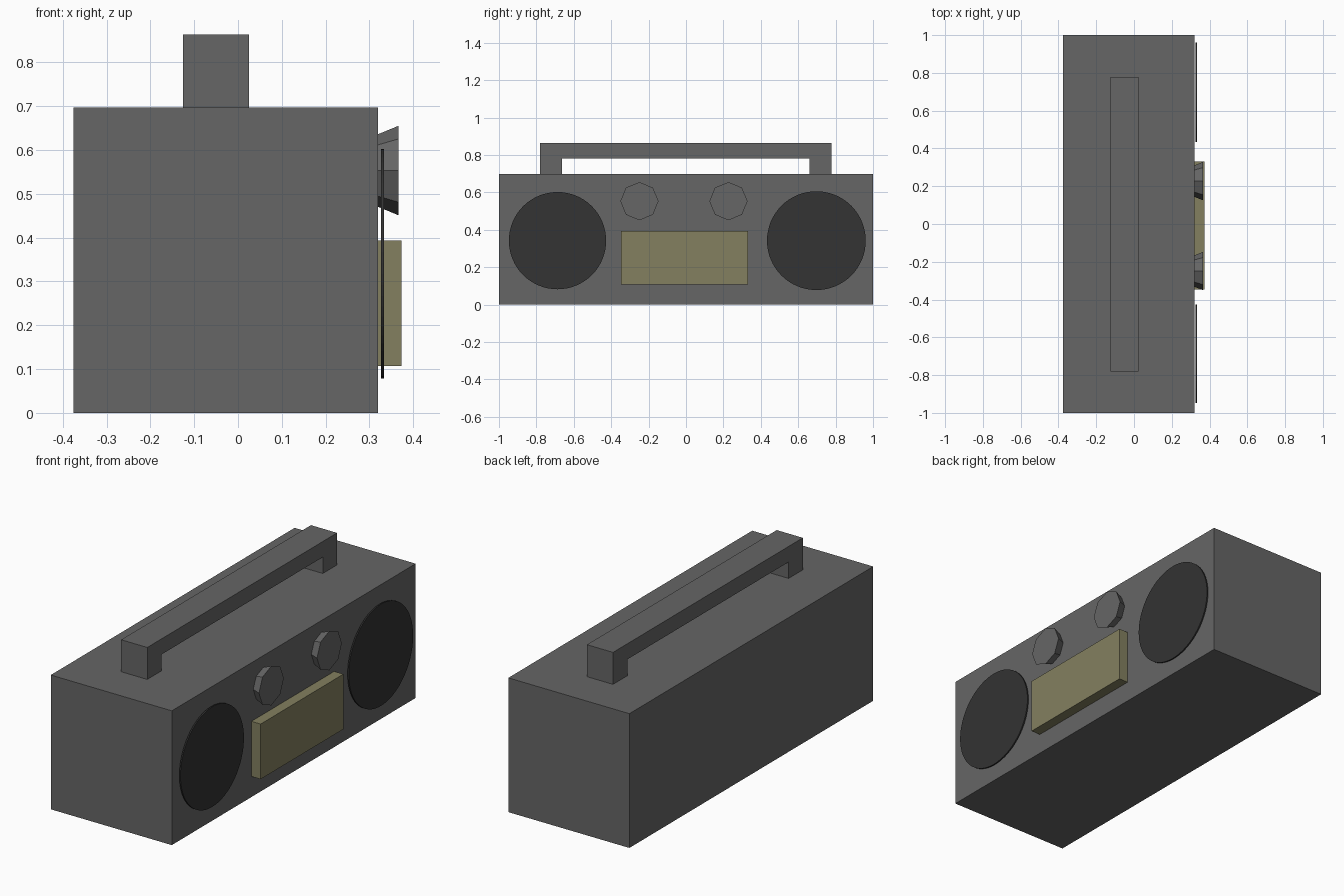
import bpy, bmesh
from math import pi
from mathutils import Matrix

cube = bpy.data.objects.get("Cube")
if cube:
    bpy.data.objects.remove(cube, do_unlink=True)


def material(name, r, g, b):
    mat = bpy.data.materials.new(name)
    mat.use_nodes = True
    mat.diffuse_color = (r, g, b, 1)
    mat.node_tree.nodes["Principled BSDF"].inputs["Base Color"].default_value = (r, g, b, 1)
    return mat


GREY = material("casing grey", 0.133, 0.133, 0.133)
BLACK = material("speaker black", 0.033, 0.033, 0.033)
OLIVE = material("cassette olive", 0.227, 0.215, 0.115)


def finish(bm, name, mat):
    bmesh.ops.recalc_face_normals(bm, faces=bm.faces)
    mesh = bpy.data.meshes.new(name)
    bm.to_mesh(mesh)
    bm.free()
    mesh.materials.append(mat)
    obj = bpy.data.objects.new(name, mesh)
    bpy.context.collection.objects.link(obj)
    return obj


def extrude_profile(name, outline, x0, x1, mat):
    """Extrude a (y, z) outline along x."""
    bm = bmesh.new()
    face = bm.faces.new([bm.verts.new((x0, y, z)) for y, z in outline])
    out = bmesh.ops.extrude_face_region(bm, geom=[face])
    verts = [v for v in out["geom"] if isinstance(v, bmesh.types.BMVert)]
    bmesh.ops.translate(bm, verts=verts, vec=(x1 - x0, 0, 0))
    return finish(bm, name, mat)


def box(name, x0, x1, y0, y1, z0, z1, mat):
    return extrude_profile(name, [(y0, z0), (y1, z0), (y1, z1), (y0, z1)], x0, x1, mat)


def dial(name, x0, x1, y, z, r_back, r_front, sides, mat):
    """Round part whose axis points along x."""
    bm = bmesh.new()
    bmesh.ops.create_cone(bm, cap_ends=True, segments=sides, radius1=r_back,
                          radius2=r_front, depth=x1 - x0)
    bm.transform(Matrix.Translation(((x0 + x1) / 2, y, z)) @ Matrix.Rotation(pi / 2, 4, "Y"))
    return finish(bm, name, mat)


# Casing
FRONT = 0.32
TOP = 0.697
box("casing", -0.375, FRONT, -1, 1, 0, TOP, GREY)

# Carrying handle: a flat-cornered arch
extrude_profile("carrying_handle",
                [(-0.78, TOP), (-0.78, 0.863), (0.777, 0.863), (0.777, TOP),
                 (0.66, TOP), (0.66, 0.782), (-0.663, 0.782), (-0.663, TOP)],
                -0.125, 0.025, GREY)

# Cassette door
box("cassette_door", FRONT, 0.373, -0.347, 0.332, 0.107, 0.393, OLIVE)

# Speakers, set just off the casing
for side, y, r in (("right", -0.687, 0.26), ("left", 0.697, 0.264)):
    speaker = dial(side + "_speaker", 0.326, 0.333, y, 0.342, r, r, 64, BLACK)

# Flared octagonal knobs
for side, y in (("right", -0.249), ("left", 0.227)):
    dial(side + "_knob", FRONT, 0.366, y, 0.553, 0.083, 0.102, 8, GREY)
